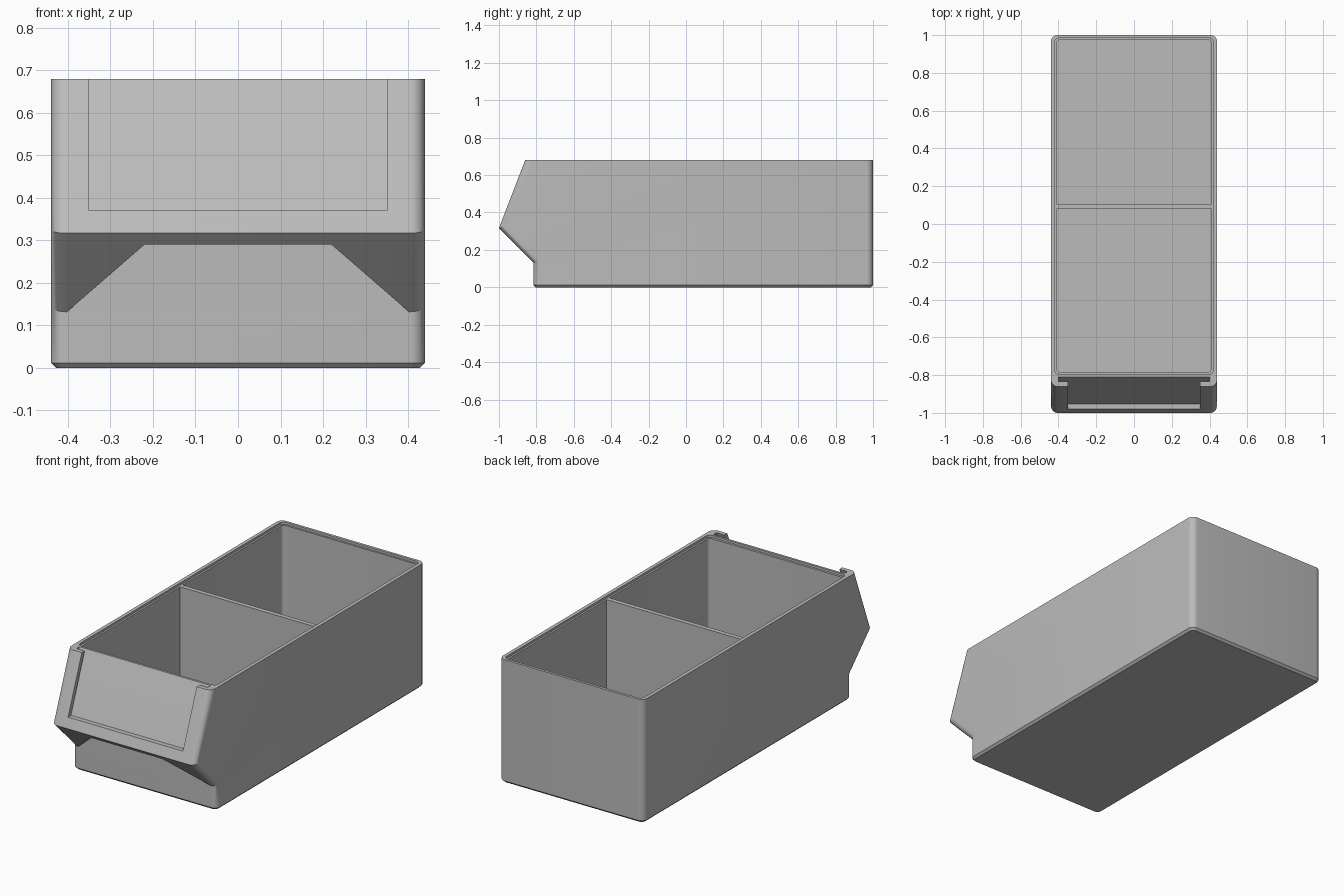
import bpy, bmesh, math

cube = bpy.data.objects.get("Cube")
if cube:
    bpy.data.objects.remove(cube, do_unlink=True)

W, H = 0.44, 0.68          # half width, height
R, CHAMFER = 0.035, 0.012  # corner radius, bottom chamfer
TOP_Y, TIP_Y, FRONT_Y, BACK_Y = -0.86, -1.0, -0.815, 1.0
TIP_Z, FOOT_Z = 0.317, 0.132

grey = bpy.data.materials.new("plain grey")
grey.use_nodes = True
grey.diffuse_color = (0.5, 0.5, 0.5, 1)
grey.node_tree.nodes["Principled BSDF"].inputs["Base Color"].default_value = (0.5, 0.5, 0.5, 1)


def to_object(name, bm):
    bmesh.ops.recalc_face_normals(bm, faces=bm.faces)
    mesh = bpy.data.meshes.new(name)
    bm.to_mesh(mesh)
    bm.free()
    mesh.materials.append(grey)
    ob = bpy.data.objects.new(name, mesh)
    bpy.context.collection.objects.link(ob)
    return ob


def loft(rings):
    """Join equal-length rings of points into a closed solid."""
    bm = bmesh.new()
    loops = [[bm.verts.new(p) for p in ring] for ring in rings]
    for a, b in zip(loops, loops[1:]):
        for i in range(len(a)):
            j = (i + 1) % len(a)
            bm.faces.new((a[i], a[j], b[j], b[i]))
    bm.faces.new(loops[0])
    bm.faces.new(loops[-1])
    bmesh.ops.recalc_face_normals(bm, faces=bm.faces)
    return bm


def prism_x(name, half, profile):
    return to_object(name, loft([[(x, y, z) for y, z in profile] for x in (-half, half)]))


def prism_y(name, y0, y1, profile):
    return to_object(name, loft([[(x, y, z) for x, z in profile] for y in (y0, y1)]))


def rounded_box(name, half, y0, y1, z0, z1, r, steps=6):
    outline = []
    corners = ((half - r, y1 - r), (r - half, y1 - r), (r - half, y0 + r), (half - r, y0 + r))
    for k, (cx, cy) in enumerate(corners):
        for s in range(steps + 1):
            a = math.pi / 2 * (k + s / steps)
            outline.append((cx + r * math.cos(a), cy + r * math.sin(a)))
    return to_object(name, loft([[(x, y, z) for x, y in outline] for z in (z0, z1)]))


def cut(target, cutter):
    cutter.hide_render = True
    mod = target.modifiers.new("cut", "BOOLEAN")
    mod.operation, mod.solver, mod.object = "DIFFERENCE", "EXACT", cutter
    bpy.context.view_layer.objects.active = target
    bpy.ops.object.modifier_apply(modifier=mod.name)
    bpy.data.objects.remove(cutter, do_unlink=True)


def side_profile(x, d):
    """Side outline with its front and back pulled in by d."""
    return [(x, BACK_Y - d, H), (x, TOP_Y + 1.07 * d, H),
            (x, TIP_Y + 1.18 * d, TIP_Z + 0.24 * d),
            (x, FRONT_Y + d, FOOT_Z + 0.41 * d),
            (x, FRONT_Y + d, 0), (x, BACK_Y - d, 0)]


# Outer body with rounded upright corners
arc = [math.pi / 2 * s / 7 for s in range(8)]
half = [(W - R + R * math.sin(a), R * (1 - math.cos(a))) for a in arc]
sections = [(-x, d) for x, d in reversed(half)] + half
bm = loft([side_profile(x, d) for x, d in sections])

# Chamfer around the base
base = [f for f in bm.faces if all(v.co.z < 1e-5 for v in f.verts)]
bottom = bmesh.ops.dissolve_faces(bm, faces=base)["region"][0]
bmesh.ops.bevel(bm, geom=list(bottom.edges), offset=CHAMFER, segments=1,
                affect="EDGES", clamp_overlap=False)
body = to_object("drawer_body", bm)

# Interior and the shallow step inside the rim
cut(body, rounded_box("cavity", 0.41, -0.785, 0.975, 0.025, 0.8, 0.02))
cut(body, rounded_box("rim_step", 0.42, -0.797, 0.985, 0.668, 0.8, 0.025))

# Finger recess under the sloping front
cut(body, prism_y("finger_recess", -1.2, FRONT_Y,
                  [(-0.402, FOOT_Z), (-0.22, 0.29), (0.22, 0.29), (0.402, FOOT_Z)]))


# Label window and the wider slot behind its frame
def slope_y(z):
    return TOP_Y + (z - H) * (TOP_Y - TIP_Y) / (H - TIP_Z)


LIP, SILL, UP = 0.025, 0.37, 0.76
back_top = -0.81 + (UP - H) * 0.47
cut(body, prism_x("label_slot", 0.4,
                  [(slope_y(SILL) + LIP, SILL), (slope_y(UP) + LIP, UP),
                   (back_top, UP), (-0.953, SILL)]))
cut(body, prism_x("label_window", 0.35,
                  [(slope_y(SILL) - 0.1, SILL), (slope_y(UP) - 0.1, UP),
                   (slope_y(UP) + LIP + 0.002, UP), (slope_y(SILL) + LIP + 0.002, SILL)]))

# Cross divider
divider = prism_x("divider", 0.414, [(0.08, 0.02), (0.105, 0.02), (0.105, 0.668), (0.08, 0.668)])

for ob in (body, divider):
    bpy.ops.object.select_all(action="DESELECT")
    ob.select_set(True)
    bpy.context.view_layer.objects.active = ob
    bpy.ops.object.shade_smooth_by_angle(angle=math.radians(25))
